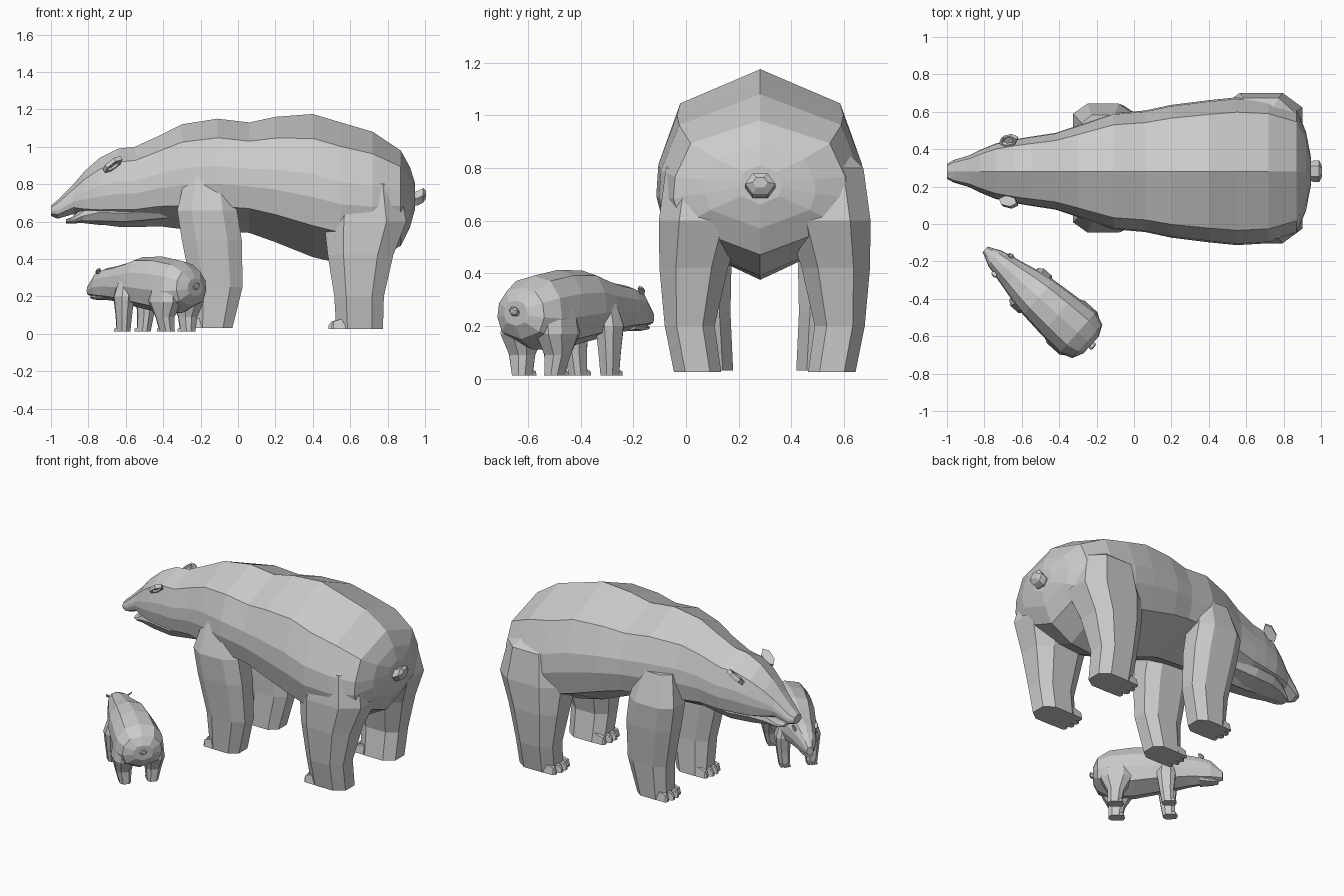
import bpy, bmesh, math
from mathutils import Matrix, Vector

if "Cube" in bpy.data.objects:
    bpy.data.objects.remove(bpy.data.objects["Cube"])

fur = bpy.data.materials.new("pale_grey_fur")
fur.diffuse_color = (0.6, 0.6, 0.6, 1)
fur.use_nodes = True
fur.node_tree.nodes["Principled BSDF"].inputs["Base Color"].default_value = fur.diffuse_color


def loft(name, rings, place):
    """Skin a list of closed rings, cap both ends."""
    bm = bmesh.new()
    rows = [[bm.verts.new(p) for p in r] for r in rings]
    n = len(rows[0])
    for a, b in zip(rows, rows[1:]):
        for i in range(n):
            j = (i + 1) % n
            bm.faces.new((a[i], a[j], b[j], b[i]))
    for row in (rows[0], rows[-1]):
        c = sum((v.co for v in row), Vector()) / n
        tip = bm.verts.new(c)
        for i in range(n):
            bm.faces.new((row[i], row[(i + 1) % n], tip))
    bmesh.ops.recalc_face_normals(bm, faces=bm.faces)
    me = bpy.data.meshes.new(name)
    bm.to_mesh(me)
    bm.free()
    ob = bpy.data.objects.new(name, me)
    ob.matrix_world = place
    me.materials.append(fur)
    bpy.context.collection.objects.link(ob)
    return ob


def fuse(base, parts):
    """Union the parts into the base so no inner walls remain."""
    for p in parts:
        m = base.modifiers.new("union", 'BOOLEAN')
        m.operation, m.solver, m.object = 'UNION', 'EXACT', p
    bpy.context.view_layer.update()
    dg = bpy.context.evaluated_depsgraph_get()
    me = bpy.data.meshes.new_from_object(base.evaluated_get(dg))
    base.modifiers.clear()
    base.data = me
    me.materials.clear()
    me.materials.append(fur)
    for p in parts:
        bpy.data.objects.remove(p)


# half of the trunk section: (share of half width, share of height)
LEAN = [(0, 1), (.8, .83), (.98, .58), (1, .42), (.9, .22), (0, 0)]
PLUMP = [(0, 1), (.6, .93), (.93, .7), (1, .42), (.8, .14), (0, 0)]


def trunk(name, stations, section, place):
    rings = []
    for x, top, bot, w in stations:
        half = [(u * w, bot + v * (top - bot)) for u, v in section]
        pts = half + [(-y, z) for y, z in half[-2:0:-1]]
        rings.append([(x, y, z) for y, z in pts])
    return loft(name, rings, place)


def leg(name, levels, place, side, dy):
    """levels: z, x0, x1, inner y, outer y; chamfered rectangle per level."""
    rings = []
    for z, x0, x1, y0, y1 in levels:
        a, b = (x1 - x0) * .24, (y1 - y0) * .24
        pts = [(x0, y0 + b), (x0 + a, y0), (x1 - a, y0), (x1, y0 + b),
               (x1, y1 - b), (x1 - a, y1), (x0 + a, y1), (x0, y1 - b)]
        rings.append([(x, y * side + dy, z) for x, y in pts])
    return loft(name, rings, place)


def toes(name, levels, place, side, s, dy):
    """Four small wedge toes in front of a paw."""
    z, x0, x1, y0, y1 = levels[0]
    step = (y1 - y0) / 4
    for i in range(4):
        c = (y0 + step * (i + .5)) * side + dy
        h = step * .46
        reach = (.025 if i in (0, 3) else .04) * s
        rings = []
        for x, top, k in ((x0 + .05 * s, .085, 1), (x0 - reach * .6, .06, .95),
                          (x0 - reach, .03, .5)):
            zt = z + top * s * .7
            rings.append([(x, c - h * k, z), (x, c + h * k, z),
                          (x, c + h * k * .6, zt), (x, c - h * k * .6, zt)])
        loft(name, rings, place)


def ear(name, pos, s, side, place):
    """Cupped ear: hexagonal slab with a sunken front."""
    d = Vector((.78, .2 * side, .6)).normalized()    # along the ear
    out = Vector((0, .75 * side, .5))
    out = (out - d * out.dot(d)).normalized()
    n = d.cross(out).normalized()
    rings = []
    for off, k in ((-.012, .6), (-.012, 1), (.012, 1), (.012, .7), (0, .55)):
        rings.append([Vector(pos) + (d * math.cos(t) * .06 * k + out * math.sin(t) * .032 * k
                      + n * off) * s for t in [math.tau * i / 6 for i in range(6)]])
    loft(name, rings, place)


def tail(name, x, z, s, place):
    """Stubby tail bent slightly upward."""
    rings = []
    for dx, dz, r in ((-.05, -.02, .035), (0, -.01, .05), (.03, .005, .05), (.045, .01, .025)):
        rings.append([(x + dx * s, r * 1.15 * s * math.cos(t), z + (dz + r * .9 * math.sin(t)) * s)
                      for t in [math.tau * i / 6 for i in range(6)]])
    loft(name, rings, place)


def bear(label, place, s, section, stations, jaw, front, hind, ear_at, tail_at, dy=0):
    body = trunk(label + "_body_and_legs", stations, section, place)
    parts = [trunk(label + "_lower_jaw", jaw, PLUMP, place)]
    for side, word in ((1, "left"), (-1, "right")):
        for part, levels in (("front", front), ("hind", hind)):
            parts.append(leg(f"{label}_{part}_leg_{word}", levels, place, side, dy))
            toes(f"{label}_{part}_toe_{word}", levels, place, side, s, dy)
        x, y, z = ear_at
        ear(f"{label}_ear_{word}", (x, y * side, z), s, side, place)
    tail(label + "_tail", tail_at[0], tail_at[1], s, place)
    fuse(body, parts)


# grown bear, head toward -x
bear("adult", Matrix.Translation((0, .282, 0)), 1, LEAN,
     [(-1, .685, .63, .04), (-.965, .715, .615, .06), (-.88, .80, .64, .085),
      (-.82, .87, .61, .115), (-.74, .94, .585, .148), (-.64, .99, .572, .17),
      (-.55, 1.0, .57, .185), (-.42, 1.06, .575, .205), (-.3, 1.12, .56, .245),
      (-.11, 1.15, .55, .31), (.06, 1.13, .54, .325), (.2, 1.16, .49, .355),
      (.4, 1.175, .41, .38), (.55, 1.13, .375, .395), (.72, 1.08, .39, .385),
      (.87, .98, .47, .33), (.92, .89, .57, .21), (.945, .81, .66, .08)],
     [(-.92, .612, .59, .035), (-.89, .622, .59, .06), (-.83, .68, .592, .09),
      (-.74, .74, .582, .125), (-.6, .74, .577, .145), (-.38, .74, .6, .12)],
     [(.03, -.24, -.03, .12, .285), (.25, -.25, .025, .13, .305), (.5, -.30, .02, .125, .335),
      (.66, -.325, -.005, .12, .345), (.85, -.28, -.05, .1, .285)],
     [(.025, .525, .775, .165, .345), (.2, .515, .78, .19, .38), (.42, .48, .83, .14, .4),
      (.6, .46, .9, .08, .402), (.8, .5, .86, .05, .375), (.92, .58, .74, .05, .25)],
     (-.67, .165, .905), (.96, .735), .017)

# cub, turned and standing beside the adult
bear("cub", Matrix.Translation((-.48, -.42, 0)) @ Matrix.Rotation(math.radians(-42), 4, 'Z'), .37,
     PLUMP,
     [(-.425, .26, .205, .02), (-.39, .295, .198, .036), (-.355, .33, .188, .054),
      (-.29, .352, .18, .07), (-.22, .362, .172, .086), (-.12, .385, .15, .11),
      (-.04, .41, .135, .124), (.1, .413, .11, .138), (.24, .39, .11, .147),
      (.31, .345, .15, .12), (.338, .295, .2, .06)],
     [(-.4, .203, .185, .02), (-.36, .215, .18, .035), (-.29, .23, .18, .05)],
     [(.012, -.14, -.07, .05, .112), (.1, -.14, -.055, .05, .124), (.2, -.15, -.04, .045, .134),
      (.28, -.13, -.06, .04, .11), (.33, -.12, -.07, .03, .07)],
     [(.012, .17, .25, .05, .115), (.09, .155, .25, .045, .135), (.17, .11, .29, .03, .152),
      (.26, .12, .28, .02, .14), (.33, .14, .24, .02, .09)],
     (-.3, .067, .335), (.342, .255))
